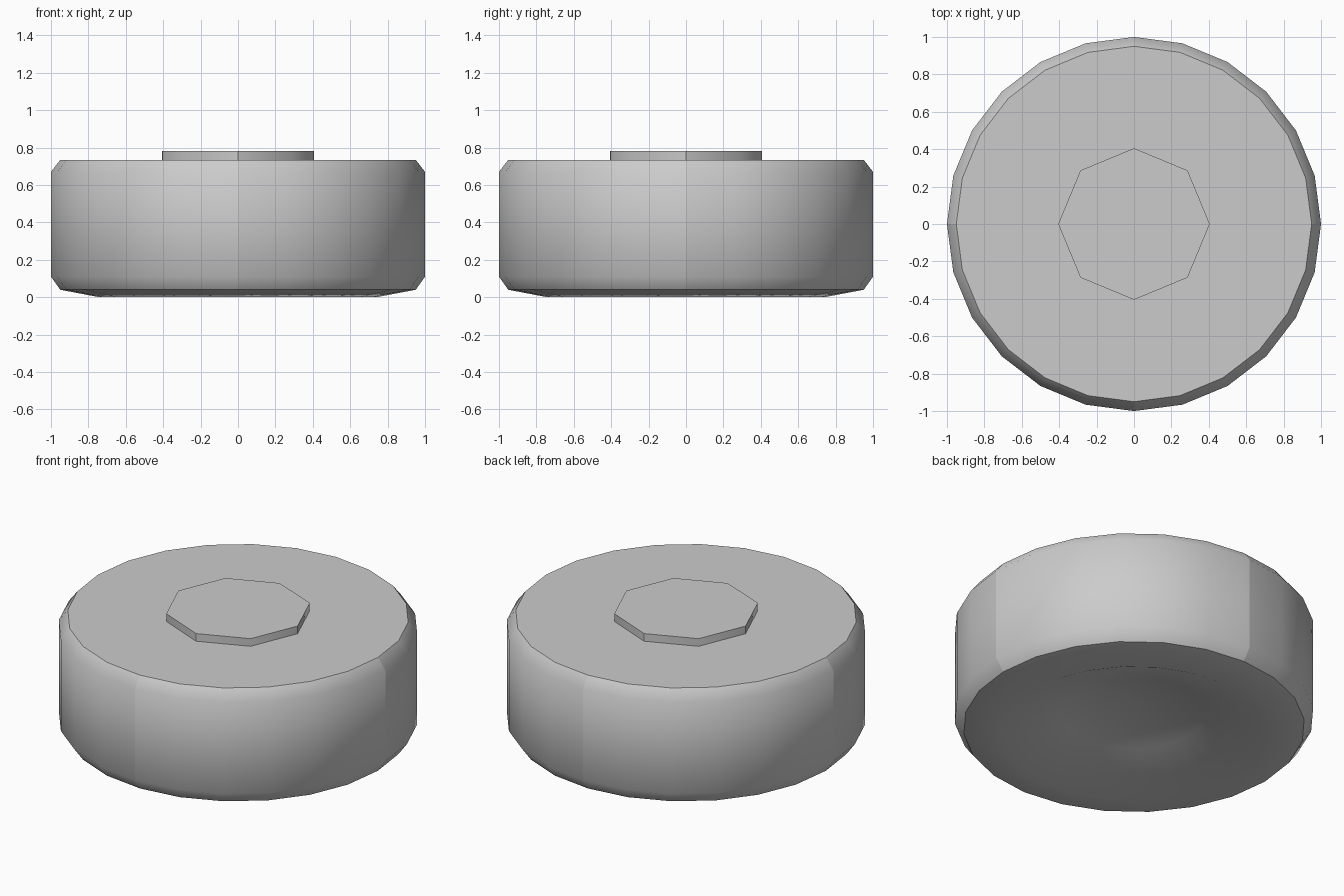
import bpy
import bmesh
import math

cube = bpy.data.objects.get("Cube")
if cube:
    bpy.data.objects.remove(cube, do_unlink=True)

# Single plain grey
grey = bpy.data.materials.new("plain grey")
grey.use_nodes = True
colour = (0.6, 0.6, 0.6, 1)
grey.diffuse_color = colour
grey.node_tree.nodes["Principled BSDF"].inputs["Base Color"].default_value = colour


def lathe(name, profile, sides, smooth_angle, seam_radius):
    """Spin (radius, height) points around z; radius 0 closes the ends."""
    bm = bmesh.new()
    rings = []
    for r, z in profile:
        count = sides if r > 0 else 1
        rings.append([bm.verts.new((r * math.cos(math.tau * i / sides),
                                    r * math.sin(math.tau * i / sides), z))
                      for i in range(count)])
    for low, high in zip(rings, rings[1:]):
        for i in range(sides):
            j = (i + 1) % sides
            corners = [low[i % len(low)], low[j % len(low)],
                       high[j % len(high)], high[i % len(high)]]
            bm.faces.new(list(dict.fromkeys(corners)))
    # Join coplanar cap triangles into one flat face
    caps = [v for v in bm.verts if v.co.xy.length < 1e-6
            and all(abs(e.other_vert(v).co.z - v.co.z) < 1e-6 for e in v.link_edges)]
    bmesh.ops.dissolve_verts(bm, verts=caps)
    bmesh.ops.recalc_face_normals(bm, faces=bm.faces)
    mesh = bpy.data.meshes.new(name)
    bm.to_mesh(mesh)
    bm.free()
    mesh.materials.append(grey)
    obj = bpy.data.objects.new(name, mesh)
    bpy.context.collection.objects.link(obj)
    bpy.ops.object.select_all(action="DESELECT")
    obj.select_set(True)
    bpy.context.view_layer.objects.active = obj
    bpy.ops.object.shade_smooth_by_angle(angle=math.radians(smooth_angle))
    # Upright seams between the four quarters of the side wall
    for edge in mesh.edges:
        ends = [mesh.vertices[v].co for v in edge.vertices]
        if all(min(abs(p.x), abs(p.y)) < 1e-5 and p.xy.length > seam_radius for p in ends):
            edge.use_edge_sharp = True


# Chamfered drum, its underside hollowed into a smooth bowl
lathe("drum_body",
      [(0, 0.16), (0.4, 0.13), (0.74, 0), (0.95, 0.04), (1, 0.11),
       (1, 0.67), (0.95, 0.735), (0, 0.735)], 24, 40, 0.9)

# Raised octagonal button on the top
lathe("top_button", [(0, 0.73), (0.405, 0.73), (0.405, 0.782), (0, 0.782)], 8, 50, 0.4)
